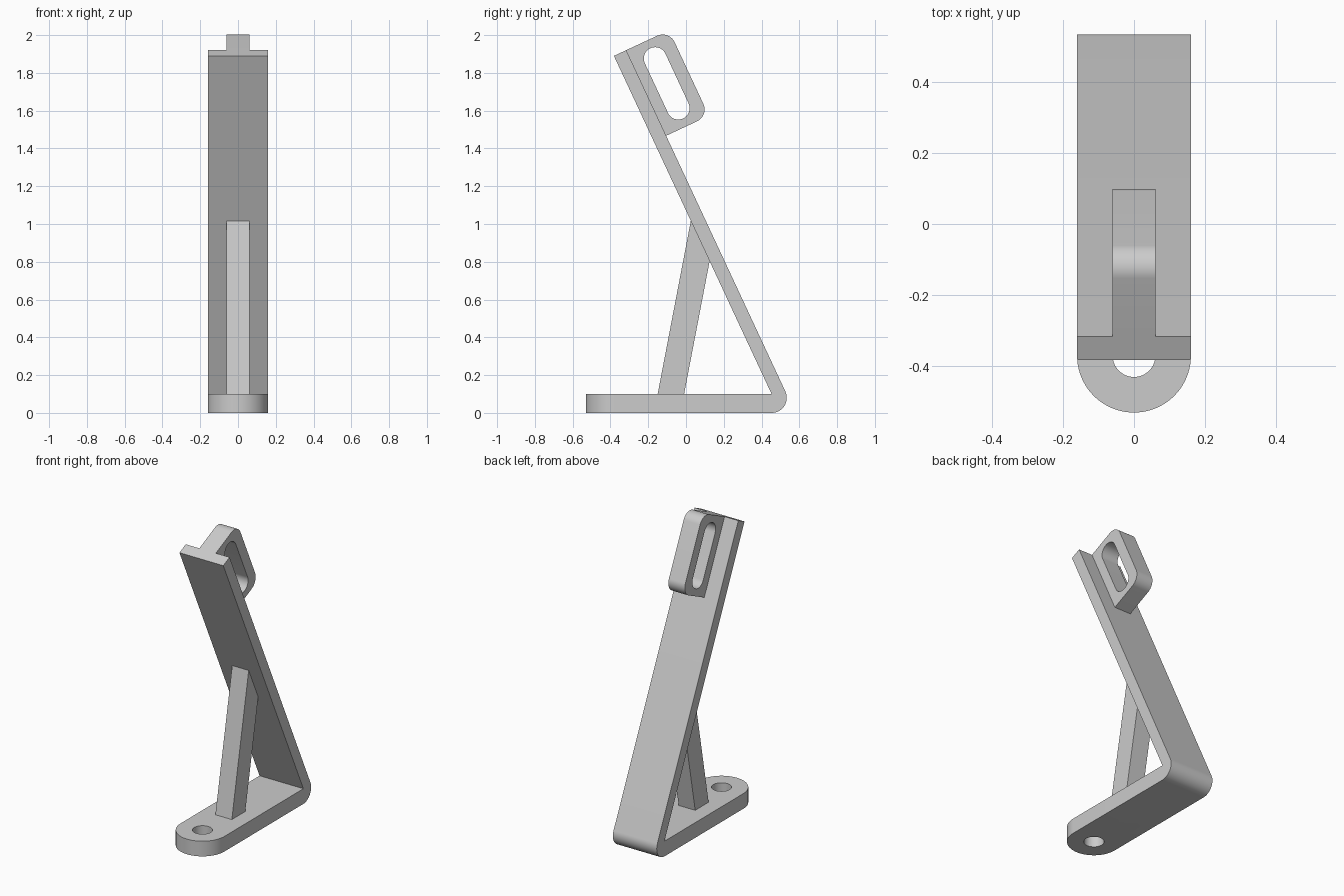
import bpy, bmesh, math
from mathutils import Vector

if "Cube" in bpy.data.objects:
    bpy.data.objects.remove(bpy.data.objects["Cube"], do_unlink=True)

grey = bpy.data.materials.new("light grey")
grey.use_nodes = True
colour = (0.6, 0.6, 0.6, 1)
grey.diffuse_color = colour
grey.node_tree.nodes["Principled BSDF"].inputs["Base Color"].default_value = colour


def rounded(corners, steps=16):
    """Outline from (a, b, radius) corners, each filleted by its radius."""
    out = []
    for i, (a, b, r) in enumerate(corners):
        p = Vector((a, b))
        if r == 0:
            out.append(p)
            continue
        u = (Vector(corners[i - 1][:2]) - p).normalized()
        v = (Vector(corners[(i + 1) % len(corners)][:2]) - p).normalized()
        half = u.angle(v) / 2
        centre = p + (u + v).normalized() * r / math.sin(half)
        start = (p + u * r / math.tan(half) - centre).normalized()
        end = (p + v * r / math.tan(half) - centre).normalized()
        out += [centre + start.slerp(end, k / steps) * r for k in range(steps + 1)]
    return out


def prism(name, outline, axis, lo, hi):
    """Extrude an outline along x (outline in y, z) or along z (outline in x, y)."""
    bm = bmesh.new()
    place = (lambda p, t: (t, p.x, p.y)) if axis == "x" else (lambda p, t: (p.x, p.y, t))
    # Skip points that coincide where two fillets meet
    points = [p for i, p in enumerate(outline) if (p - outline[i - 1]).length > 1e-4]
    face = bm.faces.new([bm.verts.new(place(p, lo)) for p in points])
    grown = bmesh.ops.extrude_face_region(bm, geom=[face])["geom"]
    shift = Vector(place(Vector((0, 0)), hi - lo))
    bmesh.ops.translate(bm, vec=shift, verts=[g for g in grown if isinstance(g, bmesh.types.BMVert)])
    bmesh.ops.recalc_face_normals(bm, faces=bm.faces[:])
    mesh = bpy.data.meshes.new(name)
    bm.to_mesh(mesh)
    bm.free()
    mesh.materials.append(grey)
    obj = bpy.data.objects.new(name, mesh)
    bpy.context.collection.objects.link(obj)
    return obj


def activate(obj):
    bpy.ops.object.select_all(action="DESELECT")
    obj.select_set(True)
    bpy.context.view_layer.objects.active = obj


def cut(obj, cutter, operation):
    activate(obj)
    mod = obj.modifiers.new("cut", "BOOLEAN")
    mod.operation, mod.object, mod.solver = operation, cutter, "EXACT"
    bpy.ops.object.modifier_apply(modifier=mod.name)
    bpy.data.objects.remove(cutter, do_unlink=True)


def box(half_width, y0, y1, r_front, r_back):
    return [(-half_width, y0, r_front), (half_width, y0, r_front),
            (half_width, y1, r_back), (-half_width, y1, r_back)]


# Directions along the leaning arm and out of its back face
lean = math.radians(25)
up = Vector((-math.sin(lean), math.cos(lean)))
out = Vector((math.cos(lean), math.sin(lean)))
W, T, BASE, TOE = 0.16, 0.072, 0.1, -0.53
inner = Vector((0.453, BASE))
top_in = inner + up * 1.975
top_out = top_in + out * T
heel_y = top_out.x + top_out.y * math.tan(lean)

# Foot and leaning arm as one bent bar, with rounded toe and bolt hole
bracket = prism("foot_and_arm", rounded([
    (TOE - 0.1, 0, 0), (heel_y, 0, 0.08), (*top_out, 0),
    (*top_in, 0), (*inner, 0), (TOE - 0.1, BASE, 0)]), "x", -W - 0.05, W + 0.05)
cut(bracket, prism("toe_cutter", rounded(box(W, TOE, 1, W, 0), 32), "z", -1, 3), "INTERSECT")
hole_y, hole_r = TOE + W, 0.06
cut(bracket, prism("hole_cutter", rounded(
    box(hole_r, hole_y - hole_r, hole_y + hole_r, hole_r, hole_r)),
    "z", -0.05, 0.15), "DIFFERENCE")

# Diagonal strut, its upper end buried in the arm
strut = prism("strut", [Vector(p) for p in (
    (-0.15, BASE), (-0.01, BASE), (0.134, 0.85), (0.03, 1.04))], "x", -0.06, 0.06)


# Slotted lug on the back of the arm top
def lug_outline(d0, d1, a0, a1, r_in, r_out):
    corners = ((d0, a0, r_in), (d0, a1, r_out), (d1, a1, r_out), (d1, a0, r_in))
    return rounded([(*(top_out - up * d + out * a), r) for d, a, r in corners])


lug = prism("slotted_lug", lug_outline(0, 0.5, 0, 0.25, 0, 0.07), "x", -0.06, 0.06)
cut(lug, prism("slot_cutter", lug_outline(0.045, 0.455, 0.06, 0.18, 0.06, 0.06),
               "x", -0.2, 0.2), "DIFFERENCE")

for part in (bracket, strut, lug):
    activate(part)
    bpy.ops.object.shade_smooth_by_angle(angle=math.radians(30))
